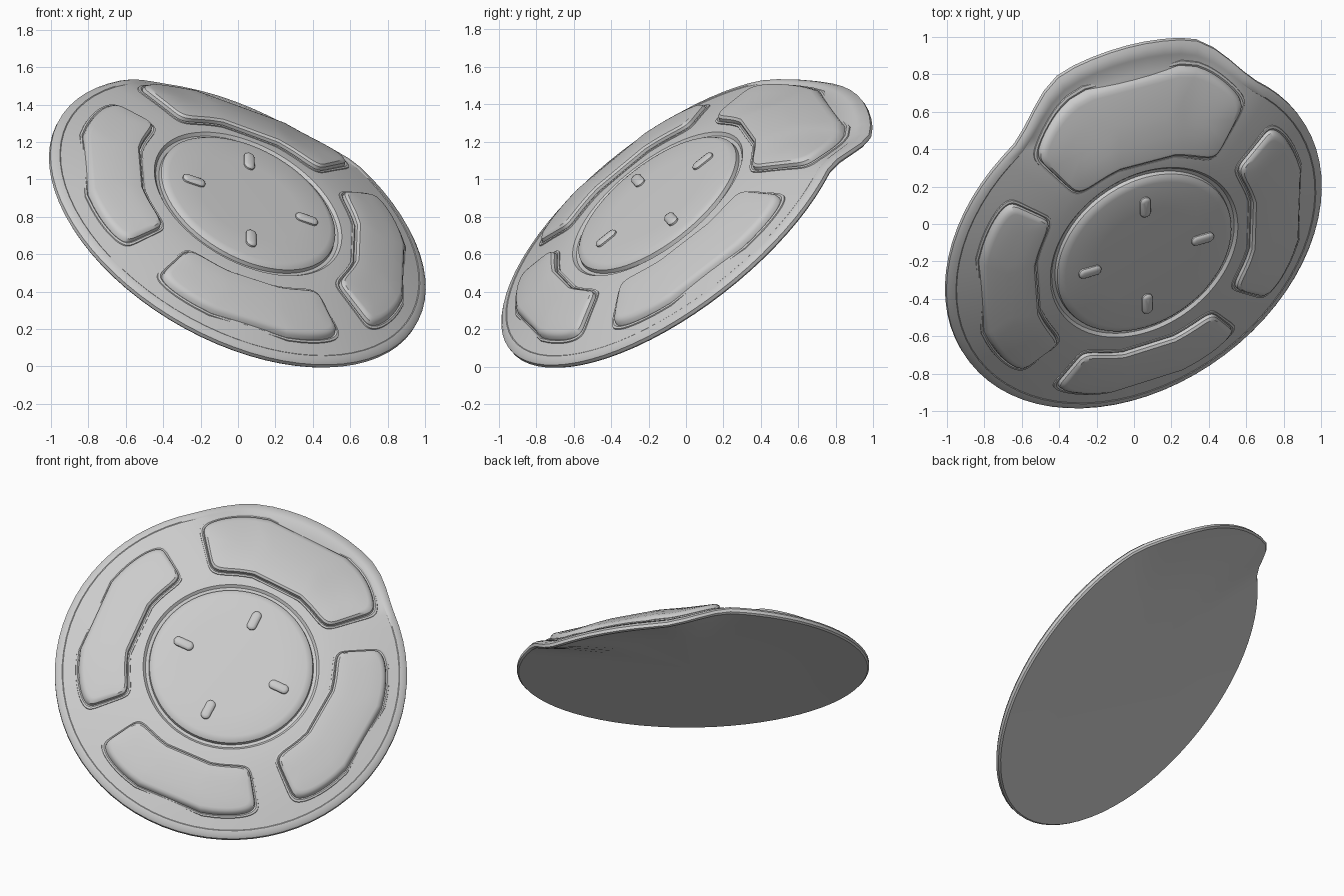
import bpy, bmesh
from math import radians, cos, sin, pi
from mathutils import Matrix, Vector

cube = bpy.data.objects.get("Cube")
if cube:
    bpy.data.objects.remove(cube)

# One plain grey for the whole shield
grey = bpy.data.materials.new("plain grey")
grey.use_nodes = True
grey.diffuse_color = (0.6, 0.6, 0.6, 1)
grey.node_tree.nodes["Principled BSDF"].inputs["Base Color"].default_value = grey.diffuse_color

# Tilted frame of the shield: face normal, sideways and upward axes
normal = Vector((0.41, -0.565, 0.717)).normalized()
side = Vector((1, 1, 0))
side = (side - normal * side.dot(normal)).normalized()
up = normal.cross(side)
FRAME = Matrix((side, up, normal)).transposed().to_4x4()
FRAME.translation = (0.06, -0.16, 0.88)


def smooth(lo, hi, v):
    t = max(0, min(1, (v - lo) / (hi - lo)))
    return t * t * (3 - 2 * t)


def place(angle, r, d):
    """Polar point; the rim is stretched and bent back over one sector."""
    deg = (angle * 180 / pi + 180) % 360 - 180
    bend = smooth(14, 38, deg) * (1 - smooth(72, 97, deg))
    s = max(0, (r - 0.6) / 0.5) ** 1.5
    r *= 1 + 0.09 * bend * s
    return Vector((r * cos(angle), r * sin(angle), d - 0.13 * bend * s))


def dome(r):
    return -0.015 - 0.115 * max(0, (r - 0.55) / 0.52) ** 1.4


def finish(name, bm):
    bmesh.ops.recalc_face_normals(bm, faces=bm.faces)
    mesh = bpy.data.meshes.new(name)
    bm.to_mesh(mesh)
    bm.free()
    mesh.materials.append(grey)
    obj = bpy.data.objects.new(name, mesh)
    bpy.context.collection.objects.link(obj)
    obj.matrix_world = FRAME
    mesh.shade_smooth()
    mesh.set_sharp_from_angle(angle=radians(35))
    return obj


def loft(name, rings, tip=None, start_tip=None):
    """Skin a list of closed rings, with optional end points."""
    bm = bmesh.new()
    loops = [[bm.verts.new(p) for p in ring] for ring in rings]
    for a, b in zip(loops, loops[1:]):
        for i in range(len(a)):
            j = (i + 1) % len(a)
            bm.faces.new((a[i], a[j], b[j], b[i]))
    for loop, point in ((loops[-1], tip), (loops[0], start_tip)):
        if point is not None:
            v = bm.verts.new(point)
            for i in range(len(loop)):
                bm.faces.new((loop[i], loop[(i + 1) % len(loop)], v))
    return finish(name, bm)


def lathe(name, profile, tip=None, count=72):
    rings = [[place(2 * pi * i / count, r, d) for i in range(count)] for r, d in profile]
    return loft(name, rings, tip)


# Domed face, raised rim and flat back
face = [(0.5, -0.035), (0.535, -0.03), (0.55, -0.015)]
face += [(r / 100, dome(r / 100)) for r in range(60, 106, 5)]
rim = [(1.055, -0.122), (1.085, -0.13), (1.1, -0.145), (1.1, -0.165), (1.09, -0.175)]
lathe("shield_body", face + rim + [(0.9, -0.172), (0.6, -0.17)], (0, 0, -0.17))

# Round centre boss
lathe("centre_boss", [(0.515, -0.035), (0.51, -0.012), (0.495, 0), (0.47, 0.007),
                      (0.3, 0.01)], (0, 0, 0.012))


def panel(name, a0, a1, r0, r1, count=96):
    """Raised curved plate with rounded corners and a narrow border bead."""
    mid, half = radians(a0 + a1) / 2, radians(a1 - a0) / 2
    rm, rh = (r0 + r1) / 2, (r1 - r0) / 2

    def power(v, e):
        return abs(v) ** e * (1 if v >= 0 else -1)

    def point(t, inset, lift):
        k = 0.28
        r = rm + (rh - inset) * power(sin(t), k)
        a = mid + (half - inset / rm) * power(cos(t), k)
        return place(a, r, dome(r) + lift)

    steps = [(-0.012, -0.01), (-0.01, 0.006), (0, 0.008), (0.008, 0.002), (0.012, 0.022),
             (0.025, 0.034), (0.04, 0.036), (rh * 0.6, 0.038), (rh * 0.85, 0.038)]
    rings = [[point(2 * pi * (i + 0.5) / count, o, h) for i in range(count)] for o, h in steps]
    # Close the narrow middle strip by folding it onto the centre line
    rings.append([point(2 * pi * (i + 0.5) / count, rh, 0.038) for i in range(count)])
    obj = loft(name, rings)
    bm = bmesh.new()
    bm.from_mesh(obj.data)
    bmesh.ops.remove_doubles(bm, verts=bm.verts, dist=0.0005)
    bm.to_mesh(obj.data)
    bm.free()


panel("upper_panel", 16, 94, 0.62, 1.02)
panel("left_panel", -73, 2, 0.64, 0.98)
panel("lower_panel", -156, -87, 0.65, 0.97)
panel("right_panel", 110, 189, 0.64, 0.96)

# Four rounded studs around the boss
for n in range(4):
    turn = Matrix.Rotation(radians(57 + 90 * n), 3, "Z")
    rings = []
    for size, lift in ((0.03, 0.0), (0.03, 0.018), (0.024, 0.026), (0.012, 0.03)):
        ring = []
        for i in range(20):
            t = 2 * pi * (i + 0.5) / 20
            shift = 0.035 if cos(t) > 0 else -0.035
            ring.append(turn @ Vector((0.33 + shift + size * cos(t), size * sin(t), lift)))
        rings.append(ring)
    loft(f"boss_stud_{n + 1}", rings, turn @ Vector((0.33, 0, 0.03)))
